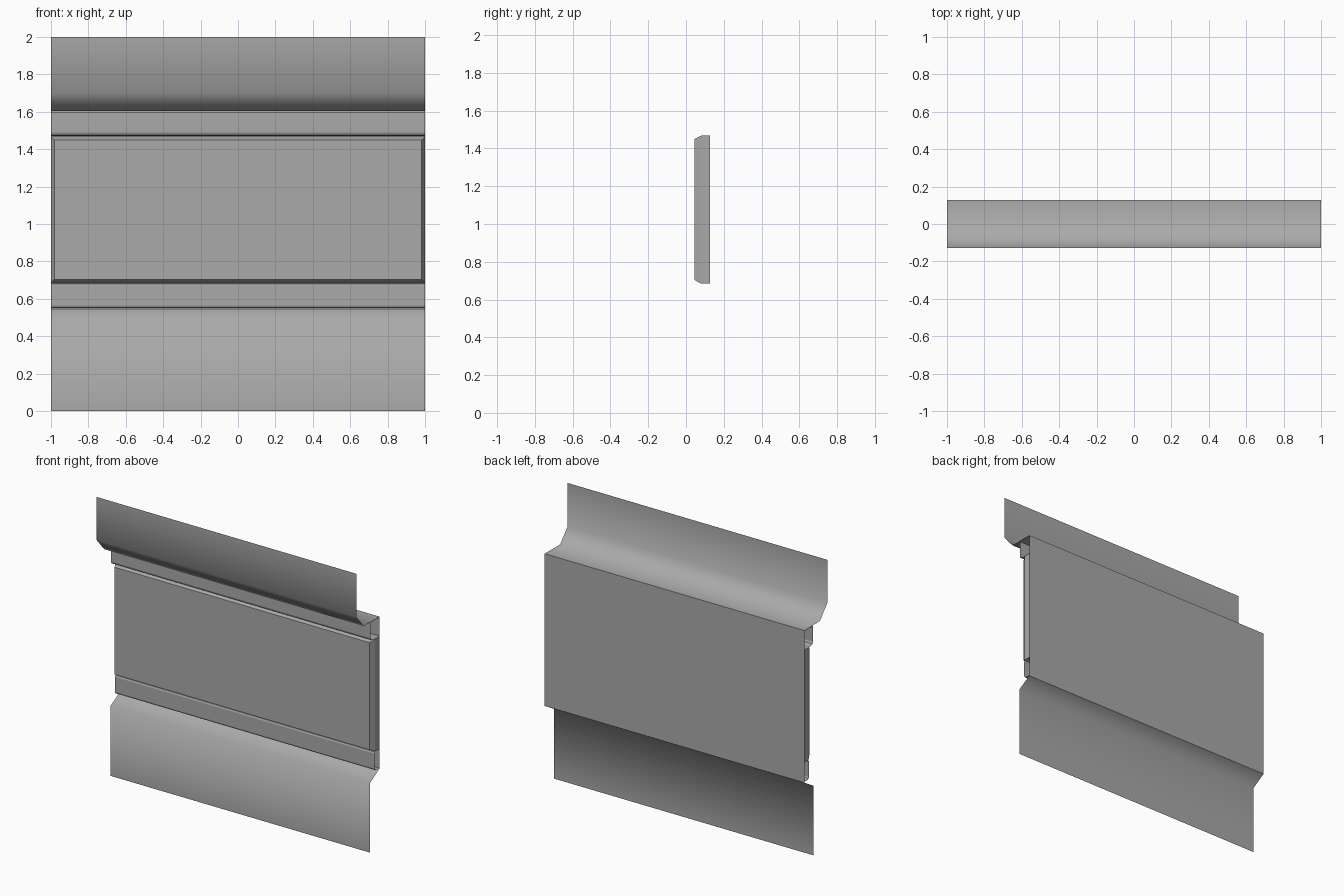
import bpy
import bmesh

cube = bpy.data.objects.get("Cube")
if cube:
    bpy.data.objects.remove(cube, do_unlink=True)

grey = bpy.data.materials.new("plain_grey")
grey.use_nodes = True
colour = (0.4, 0.4, 0.4, 1)
grey.diffuse_color = colour
grey.node_tree.nodes["Principled BSDF"].inputs["Base Color"].default_value = colour

BACK = 0.127


def finish(name, bm, smooth):
    for f in bm.faces:
        f.smooth = smooth
    mesh = bpy.data.meshes.new(name)
    bm.to_mesh(mesh)
    bm.free()
    mesh.materials.append(grey)
    obj = bpy.data.objects.new(name, mesh)
    bpy.context.collection.objects.link(obj)
    return obj


def sheet(name, profile, smooth=False):
    """Open sheet: a (y, z) profile, running top to bottom, swept along x."""
    bm = bmesh.new()
    left, right = [[bm.verts.new((x, y, z)) for y, z in profile] for x in (-1, 1)]
    for i in range(len(profile) - 1):
        bm.faces.new((left[i], left[i + 1], right[i + 1], right[i]))
    return finish(name, bm, smooth)


def band(name, front, top, bottom, top_round, bottom_round):
    """Moulding strip with softened front corners, open at its ends."""
    profile = [(BACK, top)]
    for z, s, r in ((top, -1, top_round), (bottom, 1, bottom_round)):
        corner = [(front + r, z), (front + 0.3 * r, z + s * 0.3 * r), (front, z + s * r)]
        if r == 0:
            corner = [(front, z)]
        profile += corner if s < 0 else corner[::-1]
    profile.append((BACK, bottom))
    return sheet(name, profile)


# Cornice, flaring forward and up from the wall head
sheet("cornice", [(-BACK, 2), (-BACK, 1.7), (-0.045, 1.605), (BACK, 1.605)], True)

# Flat wall behind the mouldings
sheet("back_wall", [(BACK, 1.605), (BACK, 0.545)])

# Skirt, stepping forward below the wall
sheet("skirt", [(BACK, 0.545), (0.025, 0.485), (0.025, 0)], True)

# Moulding strips above and below the panel
band("upper_band", 0.03, 1.6, 1.47, 0, 0.02)
band("lower_band", 0.075, 0.685, 0.55, 0.015, 0.015)

# Raised panel with chamfered front edges
bm = bmesh.new()
rings = []
for y, inset in ((BACK, 0), (0.08, 0), (0.045, 0.018)):
    x, low, high = 1 - inset, 0.685 + inset, 1.468 - inset
    rings.append([bm.verts.new((px, y, pz)) for px, pz in
                  ((-x, low), (x, low), (x, high), (-x, high))])
for a, b in zip(rings, rings[1:]):
    for i in range(4):
        j = (i + 1) % 4
        bm.faces.new((a[i], a[j], b[j], b[i]))
bm.faces.new(rings[-1])
bmesh.ops.recalc_face_normals(bm, faces=bm.faces)
finish("raised_panel", bm, False)
